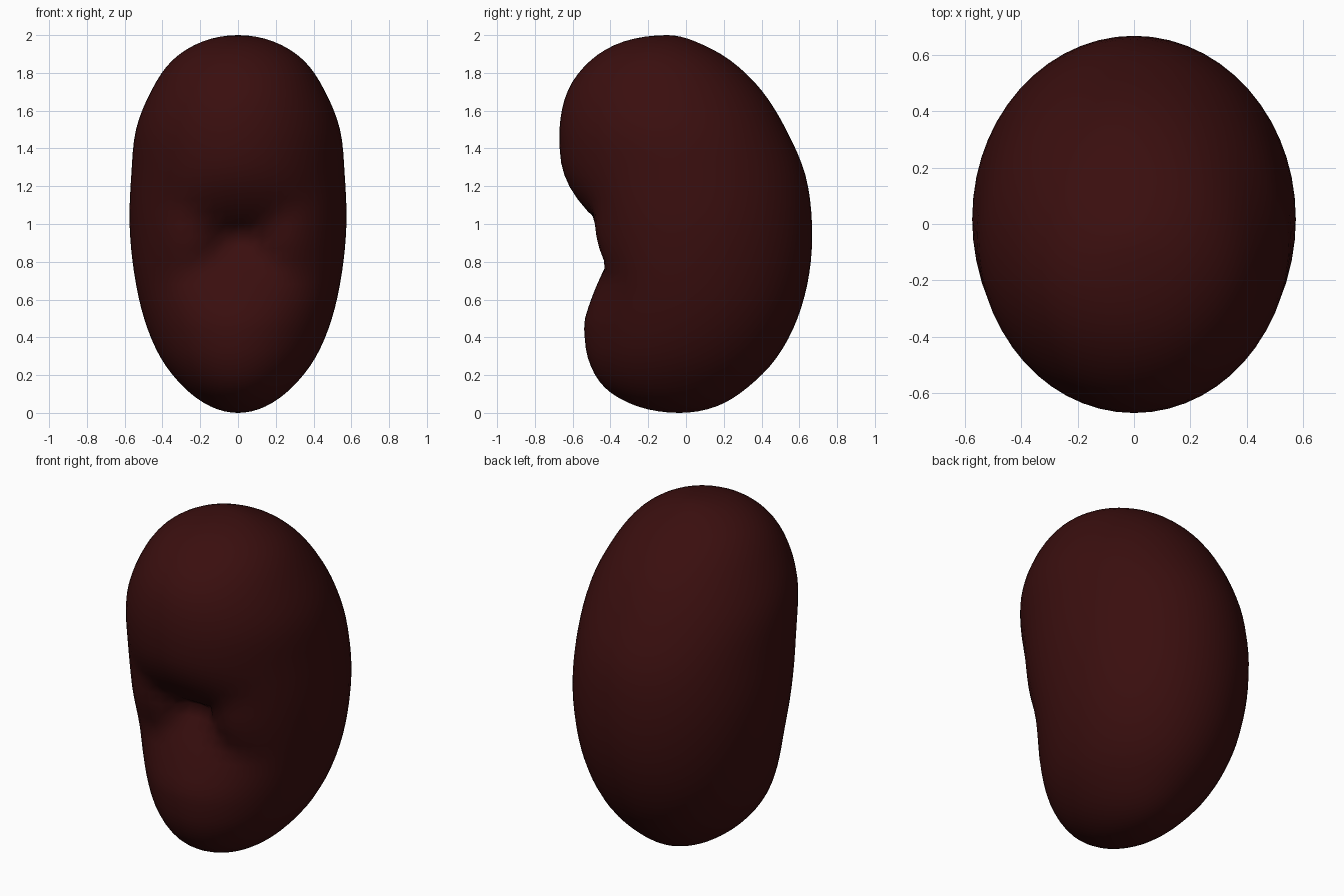
import bpy, math

if "Cube" in bpy.data.objects:
    bpy.data.objects.remove(bpy.data.objects["Cube"])

# Profiles sampled at z = 1 - cos(pi*k/12), k = 0..12
HALF_WIDTH = [0, .145, .285, .41, .497, .55, .574, .565, .54, .458, .348, .188, 0]
BACK = [-.035, .16, .325, .48, .59, .653, .667, .632, .53, .40, .235, .05, -.1]
FRONT = [.035, .255, .43, .52, .545, .585, .62, .655, .67, .625, .505, .33, .1]
RINGS, SEGS = 48, 56


def sample(p, t):
    """Smooth interpolation through a profile."""
    i = min(int(t), 11)
    f = t - i
    b, c = p[i], p[i + 1]
    a = p[i - 1] if i > 0 else 2 * b - c
    d = p[i + 2] if i < 11 else 2 * c - b
    return b + .5 * f * (c - a + f * (2*a - 5*b + 4*c - d + f * (3*(b - c) + d - a)))


def soft_max(a, b, k):
    h = max(k - abs(a - b), 0) / k
    return max(a, b) + h * h * k / 4


def front_reach(x, z, hull):
    """Front outline: upper lobe, lower lobe and two cheeks meeting in creases."""
    x = abs(x)
    keep = 1 - min(x / .57, 1) ** 2
    upper = hull - keep * (1.36 * max(1.35 - z, 0)**2 + 12 * max(1.03 - z, 0)**2)
    lower = hull - keep * .68 * max(z - .47, 0)**1.2
    dip = .31 * math.exp(-(x / .165)**1.3)
    mid = .93 + .12 * x
    cheek = hull - dip - .03 * keep - 1.25 * keep * (z - mid)**2
    k = .015 + .08 * x
    return min(soft_max(soft_max(upper, lower, k), cheek, k), hull + .01)


# Bean body lofted from elliptical rings
verts, faces = [], []
for r in range(1, RINGS):
    t = 12 * r / RINGS
    z = 1 - math.cos(math.pi * r / RINGS)
    w, yb, hull = (sample(p, t) for p in (HALF_WIDTH, BACK, FRONT))
    mid = (yb - hull) / 2
    for s in range(SEGS):
        a = 2 * math.pi * s / SEGS
        x = w * math.sin(a)
        c = -math.cos(a)
        reach = yb - mid if c > 0 else front_reach(x, z, hull) + mid
        verts.append((x, mid + reach * c, z))
for r in range(RINGS - 2):
    for s in range(SEGS):
        n = (s + 1) % SEGS
        faces.append((r*SEGS + s, r*SEGS + n, (r+1)*SEGS + n, (r+1)*SEGS + s))
bottom, top = len(verts), len(verts) + 1
verts += [(0, -.035, 0), (0, -.1, 2)]
last = (RINGS - 2) * SEGS
for s in range(SEGS):
    n = (s + 1) % SEGS
    faces += [(bottom, n, s), (top, last + s, last + n)]

mesh = bpy.data.meshes.new("bean")
mesh.from_pydata(verts, [], faces)
mesh.polygons.foreach_set("use_smooth", [True] * len(faces))
bean = bpy.data.objects.new("bean", mesh)
bpy.context.collection.objects.link(bean)

# Dark red skin
skin = bpy.data.materials.new("dark_red_skin")
skin.diffuse_color = (.042, .0045, .0045, 1)
skin.use_nodes = True
skin.node_tree.nodes["Principled BSDF"].inputs["Base Color"].default_value = skin.diffuse_color
mesh.materials.append(skin)
